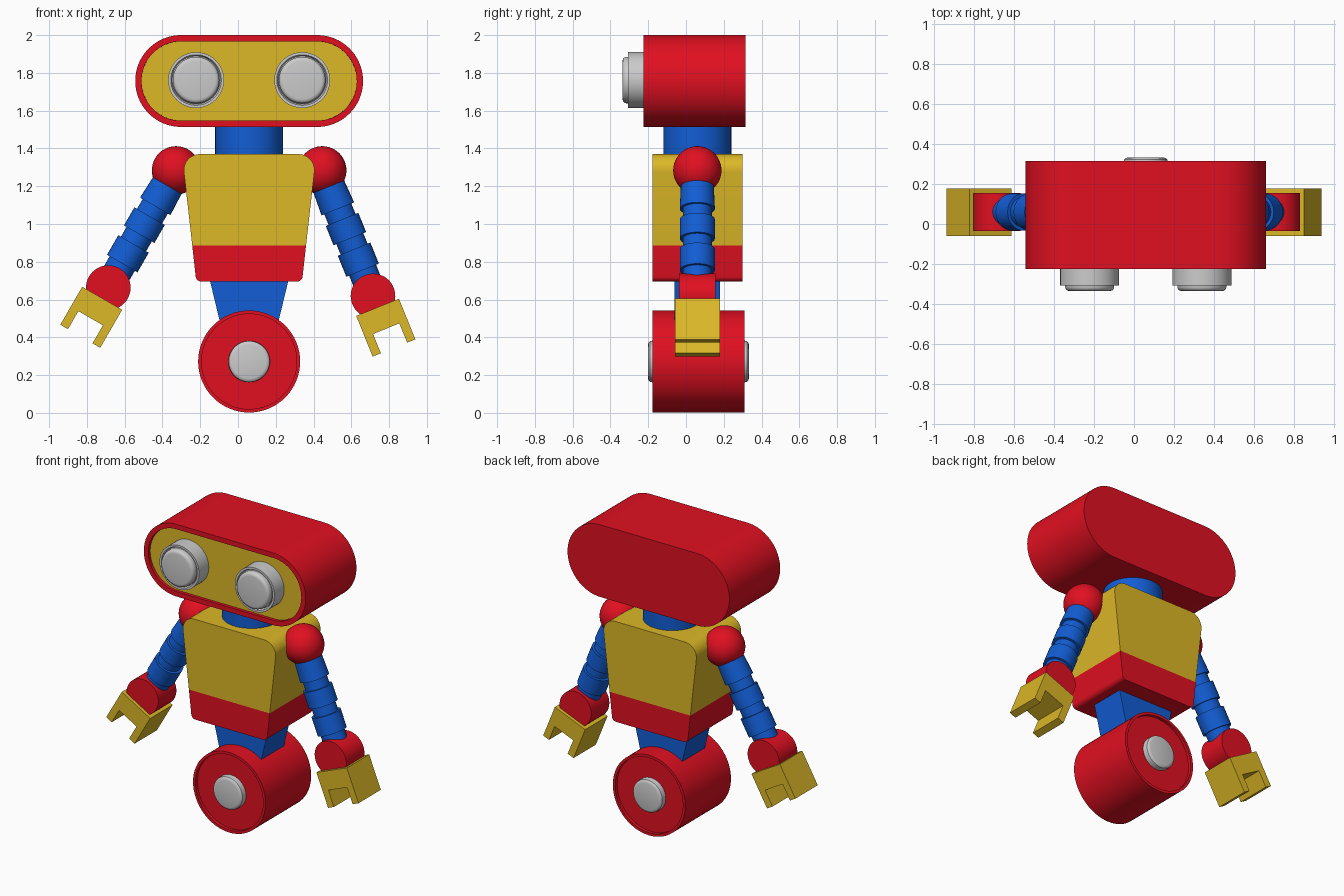
import bpy, bmesh
from math import pi, radians, sin, cos, tan
from mathutils import Vector, Matrix

if "Cube" in bpy.data.objects:
    bpy.data.objects.remove(bpy.data.objects["Cube"])

CX, CY = 0.059, 0.06      # axis of the figure


def material(name, rgb):
    m = bpy.data.materials.new(name)
    m.diffuse_color = (*rgb, 1)
    m.use_nodes = True
    m.node_tree.nodes["Principled BSDF"].inputs["Base Color"].default_value = m.diffuse_color
    return m


RED = material("red", (0.75, 0.005, 0.015))
YELLOW = material("yellow", (0.72, 0.48, 0.02))
BLUE = material("blue", (0.006, 0.11, 0.66))


def finish(name, bm, mat=None, matrix=Matrix()):
    bmesh.ops.recalc_face_normals(bm, faces=bm.faces)
    me = bpy.data.meshes.new(name)
    bm.to_mesh(me)
    bm.free()
    ob = bpy.data.objects.new(name, me)
    bpy.context.collection.objects.link(ob)
    if mat:
        me.materials.append(mat)
    ob.matrix_world = matrix
    bpy.ops.object.select_all(action='DESELECT')
    ob.select_set(True)
    bpy.context.view_layer.objects.active = ob
    bpy.ops.object.shade_smooth_by_angle(angle=radians(35))
    return ob


def lathe(name, profile, mat=None, matrix=Matrix(), steps=48):
    """Spin (radius, height) points around local z."""
    bm = bmesh.new()
    vs = [bm.verts.new((r, 0, h)) for r, h in profile]
    es = [bm.edges.new(p) for p in zip(vs, vs[1:])]
    bmesh.ops.spin(bm, geom=vs + es, cent=(0, 0, 0), axis=(0, 0, 1),
                   angle=2 * pi, steps=steps)
    bmesh.ops.remove_doubles(bm, verts=bm.verts, dist=1e-5)
    return finish(name, bm, mat, matrix)


def rounded(corners, n=12):
    """Polygon outline from (x, z, fillet radius) corners."""
    out = []
    for i, (x, z, r) in enumerate(corners):
        p = Vector((x, z))
        if r == 0:
            out.append(p)
            continue
        a = (Vector(corners[i - 1][:2]) - p).normalized()
        b = (Vector(corners[(i + 1) % len(corners)][:2]) - p).normalized()
        half = a.angle(b) / 2
        c = p + (a + b).normalized() * (r / sin(half))
        start = p + a * (r / tan(half)) - c
        end = p + b * (r / tan(half)) - c
        sweep = start.angle_signed(end)
        for k in range(n + 1):
            t = -sweep * k / n
            out.append(c + Vector((start.x * cos(t) - start.y * sin(t),
                                   start.x * sin(t) + start.y * cos(t))))
    return out


def prism(name, outline, y0, y1, mat, matrix=Matrix(), rim=0, recess=0):
    """Extrude an x-z outline along y, optionally with a recessed front."""
    bm = bmesh.new()
    front = bm.faces.new([bm.verts.new((p[0], y0, p[1])) for p in outline])
    ext = bmesh.ops.extrude_face_region(bm, geom=[front], use_keep_orig=True)
    for v in ext["geom"]:
        if isinstance(v, bmesh.types.BMVert):
            v.co.y = y1
    bmesh.ops.recalc_face_normals(bm, faces=bm.faces)
    if rim:
        bmesh.ops.inset_region(bm, faces=[front], thickness=rim)
        bmesh.ops.inset_region(bm, faces=[front], thickness=0.0005, depth=-recess)
    return finish(name, bm, mat, matrix)


def facing(x, y, z):
    """Place a lathe so that its local z points to the front (-y)."""
    return Matrix.Translation((x, y, z)) @ Matrix.Rotation(pi / 2, 4, 'X')


def stadium(w, h, z):
    r = h * 0.999
    return rounded([(CX - w, z - h, r), (CX + w, z - h, r),
                    (CX + w, z + h, r), (CX - w, z + h, r)], 20)


# Head shell and recessed face panel
prism("head", stadium(0.603, 0.243, 1.757), -0.225, 0.315, RED, rim=0.033, recess=0.03)
prism("face_panel", stadium(0.572, 0.212, 1.757), -0.205, -0.15, YELLOW)

# Eyes: tube, groove and rounded lens
for side, x in (("left", CX - 0.281), ("right", CX + 0.281)):
    lathe(side + "_eye", [(0, 0), (0.148, 0), (0.148, 0.11), (0.134, 0.11),
                          (0.127, 0.095), (0.123, 0.1), (0.123, 0.12), (0.119, 0.13),
                          (0.111, 0.136), (0.1, 0.138), (0, 0.138)],
          None, facing(x, -0.198, 1.762))

# Neck
lathe("neck", [(0, 1.36), (0.18, 1.36), (0.18, 1.55), (0, 1.55)], BLUE,
      Matrix.Translation((CX, CY, 0)))

# Torso with lower band
prism("torso", rounded([(CX - 0.301, 0.885, 0), (CX + 0.301, 0.885, 0),
                        (CX + 0.356, 1.37, 0.085), (CX - 0.356, 1.37, 0.085)]),
      -0.177, 0.299, YELLOW)
prism("torso_band", rounded([(CX - 0.28, 0.695, 0.03), (CX + 0.28, 0.695, 0.03),
                             (CX + 0.301, 0.885, 0), (CX - 0.301, 0.885, 0)]),
      -0.177, 0.299, RED)

# Waist
prism("waist", [(CX - 0.13, 0.38), (CX + 0.13, 0.38), (CX + 0.21, 0.71), (CX - 0.21, 0.71)],
      CY - 0.12, CY + 0.12, BLUE)

# Wheel with recessed sides, and its hub
half_wheel = [(0, 0.222), (0.252, 0.222), (0.252, 0.243), (0.27, 0.243)]
lathe("wheel", half_wheel + [(r, -h) for r, h in reversed(half_wheel)], RED,
      facing(CX, 0.066, 0.272), 64)
half_hub = [(0, 0.267), (0.09, 0.267), (0.101, 0.264), (0.108, 0.257), (0.11, 0.245)]
lathe("wheel_hub", half_hub + [(r, -h) for r, h in reversed(half_hub)], None,
      facing(CX, 0.066, 0.272))

# Arms: built hanging straight down from the shoulder, then swung outwards
W, N = 0.093, 0.077
sleeve = [(0, -0.05), (W - 0.006, -0.08), (W, -0.22), (N, -0.22), (N, -0.28), (W, -0.28),
          (W, -0.39), (N, -0.39), (N, -0.45), (W, -0.45), (W, -0.57), (N, -0.57),
          (N, -0.66), (0, -0.66)]
ball = [(0.128 * sin(pi * k / 24), 0.128 * cos(pi * k / 24)) for k in range(25)]
REACH = 0.717
claw = [(-0.122, -0.065), (-0.122, -0.297), (-0.075, -0.297), (-0.075, -0.187),
        (0.075, -0.187), (0.075, -0.297), (0.122, -0.297), (0.122, -0.065)]
for side, sign, swing in (("left", -1, 30), ("right", 1, -22)):
    arm = (Matrix.Translation((CX + sign * 0.387, CY, 1.284))
           @ Matrix.Rotation(radians(swing), 4, 'Y'))
    wrist = arm @ Matrix.Translation((0, 0, -REACH))
    lathe(side + "_shoulder", ball, RED, arm)
    lathe(side + "_arm", sleeve, BLUE, arm, 32)
    lathe(side + "_wrist", [(0, -0.096), (0.118, -0.096), (0.118, 0.096), (0, 0.096)],
          RED, wrist @ facing(0, 0, 0))
    prism(side + "_hand", claw, -0.119, 0.119, YELLOW, wrist)
